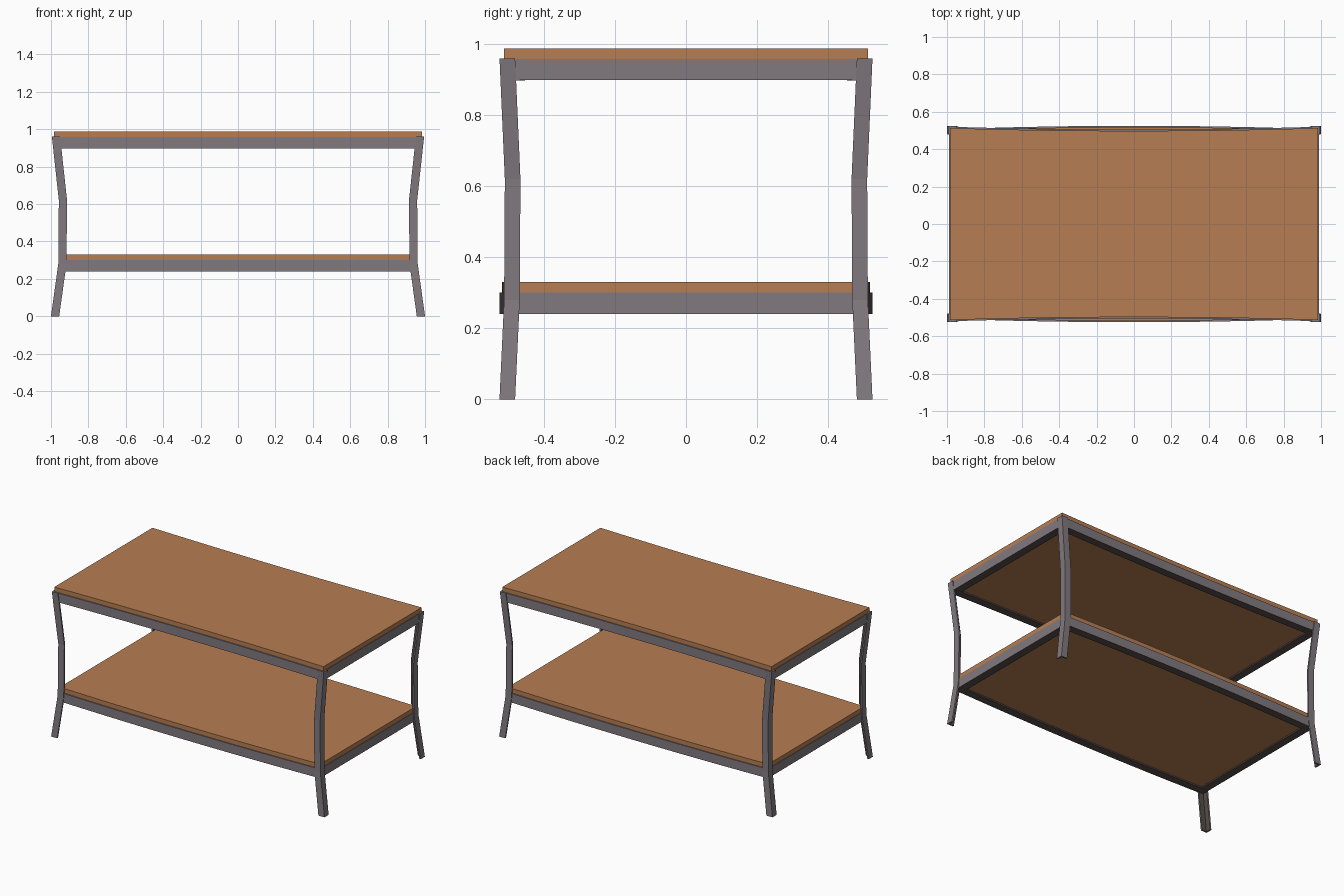
import bpy

if "Cube" in bpy.data.objects:
    bpy.data.objects.remove(bpy.data.objects["Cube"])

def material(name, rgb):
    m = bpy.data.materials.new(name)
    m.diffuse_color = (*rgb, 1)
    m.use_nodes = True
    m.node_tree.nodes["Principled BSDF"].inputs["Base Color"].default_value = m.diffuse_color
    return m

WOOD = material("warm wood", (0.47, 0.206, 0.085))
STEEL = material("grey steel", (0.22, 0.194, 0.215))
DARK = material("dark inner steel", (0.095, 0.075, 0.068))

SEG = 12  # segments along each bowed edge


def make(name, verts, faces, mats, dark_faces=()):
    me = bpy.data.meshes.new(name)
    me.from_pydata(verts, [], faces)
    for m in mats:
        me.materials.append(m)
    for i in dark_faces:
        me.polygons[i].material_index = 1
    ob = bpy.data.objects.new(name, me)
    bpy.context.collection.objects.link(ob)
    bpy.context.view_layer.objects.active = ob
    bpy.ops.object.mode_set(mode='EDIT')
    bpy.ops.mesh.select_all(action='SELECT')
    bpy.ops.mesh.normals_make_consistent(inside=False)
    bpy.ops.object.mode_set(mode='OBJECT')
    return ob


def loft(name, rings, mats, dark_sides=()):
    """Join matching rings of points into a closed solid; dark_sides picks section edges."""
    n = len(rings[0])
    verts = [p for r in rings for p in r]
    faces = [(i * n + j, i * n + (j + 1) % n, (i + 1) * n + (j + 1) % n, (i + 1) * n + j)
             for i in range(len(rings) - 1) for j in range(n)]
    dark = [k for k in range(len(faces)) if k % n in dark_sides]
    faces += [tuple(range(n)), tuple(range(len(verts) - n, len(verts)))]
    return make(name, verts, faces, mats, dark)


# rail section: (distance inward, height), flange at the bottom
RAIL = [(0, 0), (0.052, 0), (0.052, 0.01), (0.01, 0.01), (0.01, 0.06), (0, 0.06)]
RAIL_DARK = (0, 1, 2, 3)


def shelf(label, z, half_x, corner_y, mid_y):
    def edge_y(x):
        return mid_y + (corner_y - mid_y) * (x / half_x) ** 2
    xs = [half_x * (2 * i / SEG - 1) for i in range(SEG + 1)]
    # bowed long rails
    for side, s in (("front", -1), ("back", 1)):
        loft(f"{label}_{side}_rail",
             [[(x, s * (edge_y(x) - d), z + h) for d, h in RAIL] for x in xs],
             [STEEL, DARK], RAIL_DARK)
    # straight end rails
    for side, s in (("left", -1), ("right", 1)):
        loft(f"{label}_{side}_rail",
             [[(s * (half_x - d), y, z + h + 0.0005) for d, h in RAIL]
              for y in (-corner_y + 0.003, corner_y - 0.003)],
             [STEEL, DARK], RAIL_DARK)
    # board resting inside the rails
    k = (half_x - 0.003) / half_x
    loft(f"{label}_board",
         [[(x * k, sy * (edge_y(x) - 0.007), z + dz)
           for sy, dz in ((-1, 0.009), (1, 0.009), (1, 0.09), (-1, 0.09))] for x in xs], [WOOD])


shelf("top", 0.898, 0.988, 0.520, 0.505)
shelf("lower", 0.24, 0.956, 0.508, 0.525)

# bent angle-iron legs: height, outer x, outer y
PATH = [(0, 1.0, 0.525), (0.28, 0.961, 0.512), (0.62, 0.958, 0.510), (0.96, 0.995, 0.525)]
LEG = [(0, 0), (0.044, 0), (0.044, 0.01), (0.01, 0.01), (0.01, 0.044), (0, 0.044)]
for ny, sy in (("front", -1), ("back", 1)):
    for nx, sx in (("left", -1), ("right", 1)):
        loft(f"{ny}_{nx}_leg",
             [[(sx * (x - a), sy * (y - b), z) for a, b in LEG] for z, x, y in PATH],
             [STEEL, DARK], (2, 3))
